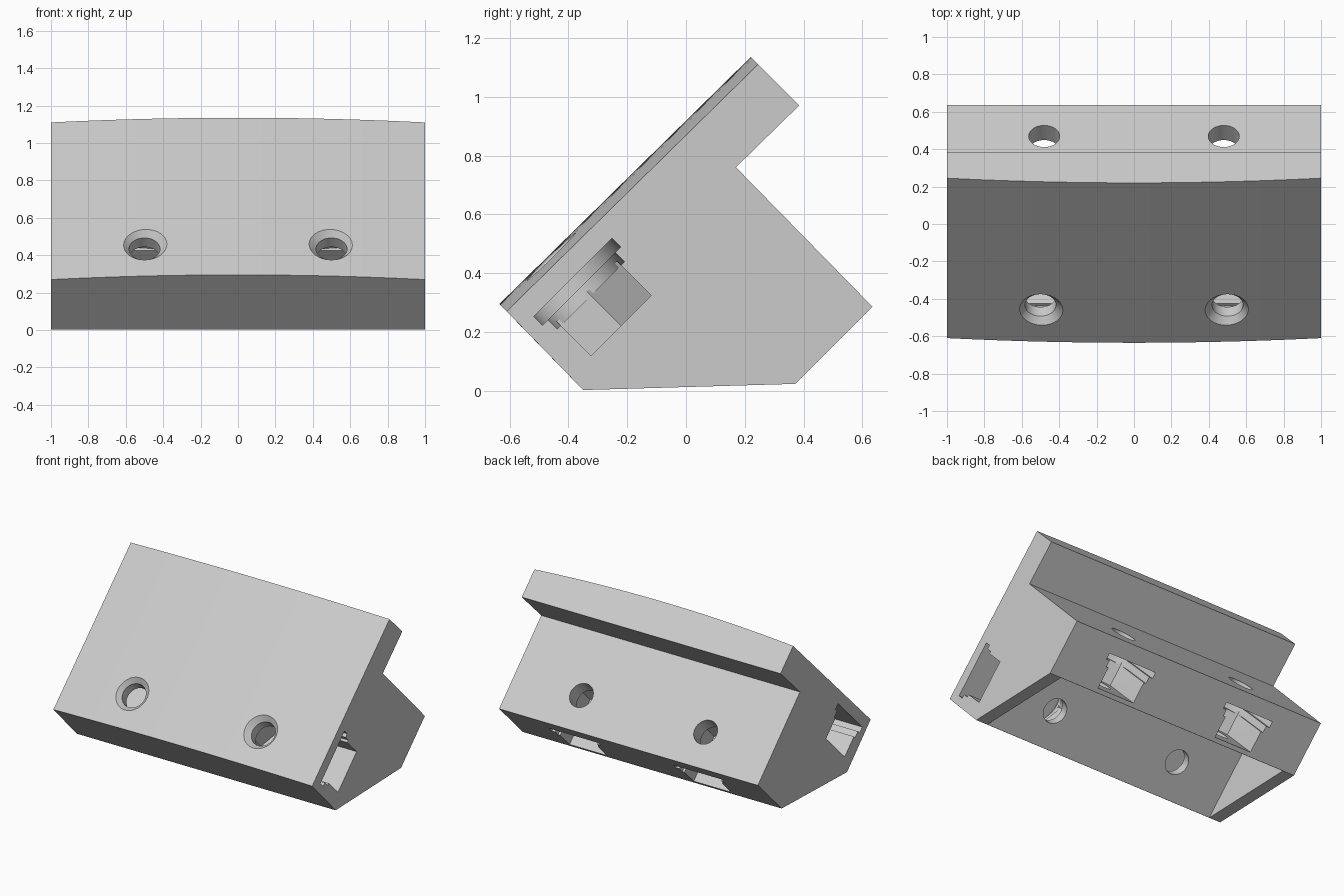
import bpy, bmesh, math
from mathutils import Vector

if "Cube" in bpy.data.objects:
    bpy.data.objects.remove(bpy.data.objects["Cube"])

grey = bpy.data.materials.new("light grey")
grey.diffuse_color = (0.6, 0.6, 0.6, 1)
grey.use_nodes = True
grey.node_tree.nodes["Principled BSDF"].inputs["Base Color"].default_value = grey.diffuse_color
H = math.sqrt(0.5)


def loft(name, rings):
    """Closed solid through a list of equal-length point rings."""
    bm = bmesh.new()
    vs = [[bm.verts.new(p) for p in r] for r in rings]
    n = len(rings[0])
    for a, b in zip(vs, vs[1:]):
        for i in range(n):
            j = (i + 1) % n
            bm.faces.new((a[i], a[j], b[j], b[i]))
    bm.faces.new(vs[0][::-1])
    bm.faces.new(vs[-1])
    bmesh.ops.recalc_face_normals(bm, faces=bm.faces)
    me = bpy.data.meshes.new(name)
    bm.to_mesh(me)
    bm.free()
    ob = bpy.data.objects.new(name, me)
    bpy.context.collection.objects.link(ob)
    me.materials.append(grey)
    return ob


# Bracket body: side profile swept along x, front face gently bowed
profile = [(-0.635, 0.295), (-0.35, 0.002), (0.372, 0.023), (0.635, 0.285),
           (0.17, 0.76), (0.385, 0.97), (0.22, 1.135)]
rings = []
for k in range(33):
    x = -1 + k / 16
    sag = 0.025 * x * x
    rings.append([(x, y + sag, z - sag) if i in (0, 6) else (x, y, z)
                  for i, (y, z) in enumerate(profile)])
body = loft("corner_bracket", rings)


def cut(cutter):
    m = body.modifiers.new("cut", 'BOOLEAN')
    m.operation = 'DIFFERENCE'
    m.solver = 'EXACT'
    m.object = cutter
    cutter.hide_render = True
    bpy.context.view_layer.objects.active = body
    bpy.ops.object.modifier_apply(modifier=m.name)
    bpy.data.objects.remove(cutter)


def prism(origin, depth, opening, steps):
    """Cutter along the depth axis; steps are (distance, outline) pairs."""
    cross = depth.cross(opening)
    return loft("cutter", [[origin + depth * d + opening * u + cross * v
                            for u, v in outline] for d, outline in steps])


def circle(r, n=40):
    return [(r * math.cos(2 * math.pi * i / n), r * math.sin(2 * math.pi * i / n))
            for i in range(n)]


def round_slot(r, length):
    arc = [(r * math.cos(a), r * math.sin(a))
           for a in (math.pi * (0.5 + i / 20) for i in range(21))]
    return arc + [(length, -r), (length, r)]


def hex_slot(r, length):
    big = r / math.cos(math.pi / 6)
    return [(-big / 2, r), (-big, 0), (-big / 2, -r), (length, -r), (length, r)]


# Triangular hollow between the two end gussets
cavity = [(-0.40, -0.049), (0.021, 0.372), (0.442, -0.049)]
cut(loft("cutter", [[(x, y, z) for y, z in cavity] for x in (-0.91, 0.91)]))


# Screw hole with washer and nut slots
def fastener(origin, depth, opening, length, countersunk):
    for a, b, outline in ((0.113, 0.155, round_slot(0.188, length)),
                          (0.14, 0.2, round_slot(0.162, length)),
                          (0.18, 0.345, hex_slot(0.145, length))):
        cut(prism(origin, depth, opening, [(a, outline), (b, outline)]))
    cut(prism(origin, depth, opening, [(-0.06, circle(0.083)), (0.5, circle(0.083))]))
    if countersunk:
        cut(prism(origin, depth, opening, [(-0.03, circle(0.157)), (0.045, circle(0.082))]))


for s in (-1, 1):
    fastener(Vector((0.5 * s, -0.465, 0.465)), Vector((0, H, -H)),
             Vector((s, 0, 0)), 0.6, True)
    fastener(Vector((0.48 * s, 0.47, 0.455)), Vector((0, -H, -H)),
             Vector((0, H, -H)), 0.35, False)

# Smooth the bowed face and the holes, keep the edges crisp
bpy.ops.object.select_all(action='DESELECT')
body.select_set(True)
bpy.context.view_layer.objects.active = body
bpy.ops.object.shade_smooth_by_angle(angle=math.radians(25))
